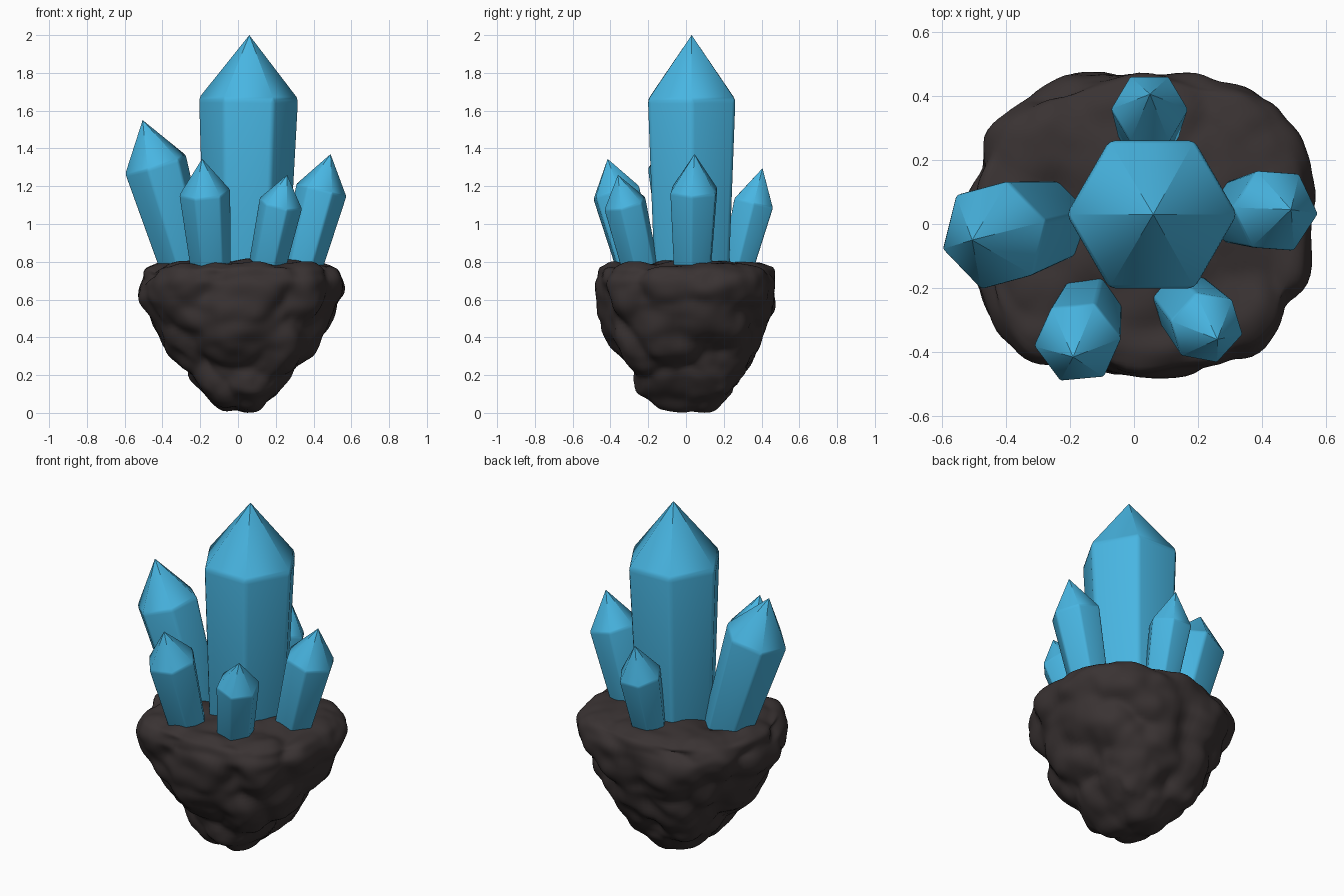
import bpy, bmesh, math
from mathutils import Vector, noise

if "Cube" in bpy.data.objects:
    bpy.data.objects.remove(bpy.data.objects["Cube"], do_unlink=True)


def material(name, rgb):
    m = bpy.data.materials.new(name)
    m.use_nodes = True
    m.diffuse_color = (*rgb, 1)
    m.node_tree.nodes["Principled BSDF"].inputs["Base Color"].default_value = (*rgb, 1)
    return m


def finish(bm, name, mat, angle):
    bmesh.ops.recalc_face_normals(bm, faces=bm.faces)
    mesh = bpy.data.meshes.new(name)
    bm.to_mesh(mesh)
    bm.free()
    ob = bpy.data.objects.new(name, mesh)
    bpy.context.collection.objects.link(ob)
    mesh.materials.append(mat)
    bpy.ops.object.select_all(action="DESELECT")
    ob.select_set(True)
    bpy.context.view_layer.objects.active = ob
    bpy.ops.object.shade_smooth_by_angle(angle=math.radians(angle))


crystal_blue = material("crystal blue", (0.065, 0.465, 0.76))
rock_brown = material("dark rock brown", (0.042, 0.033, 0.033))


def crystal(name, root, tip, shoulder, radius, taper, phase):
    """Six-sided tapered shaft with a pointed cap, along the line root to tip."""
    root, tip = Vector(root), Vector(tip)
    axis = tip - root
    turn = Vector((0, 0, 1)).rotation_difference(axis.normalized())
    bm = bmesh.new()

    def ring(t, r):
        pts = []
        for i in range(6):
            a = math.radians(phase + 60 * i)
            pts.append(bm.verts.new(root + axis * t + turn @ Vector((r * math.cos(a), r * math.sin(a), 0))))
        return pts

    low, high = ring(-0.2, radius * (taper - 0.06)), ring(shoulder, radius)
    apex = bm.verts.new(tip)
    bm.faces.new(low)
    for i in range(6):
        j = (i + 1) % 6
        bm.faces.new((low[i], low[j], high[j], high[i]))
        bm.faces.new((high[i], high[j], apex))
    # softened edges around the shaft and shoulder, sharp tip
    edges = [e for e in bm.edges if apex not in e.verts]
    bmesh.ops.bevel(bm, geom=edges, offset=radius * 0.07, segments=2, profile=0.5, affect="EDGES")
    finish(bm, name, crystal_blue, 35)


# Crystals: root, tip, shoulder fraction, radius, taper, turn
crystal("main_crystal", (0.045, 0.03, 0.78), (0.06, 0.03, 2.0), 0.72, 0.267, 0.88, 0)
crystal("right_crystal", (-0.28, 0.0, 0.78), (-0.505, -0.05, 1.55), 0.69, 0.176, 0.8, 15)
crystal("left_crystal", (0.34, 0.035, 0.78), (0.49, 0.045, 1.37), 0.67, 0.139, 0.8, -4)
crystal("front_right_crystal", (-0.145, -0.27, 0.78), (-0.19, -0.415, 1.345), 0.68, 0.138, 0.8, 6)
crystal("front_left_crystal", (0.155, -0.245, 0.78), (0.26, -0.36, 1.26), 0.68, 0.119, 0.88, -12)
crystal("back_crystal", (0.045, 0.275, 0.78), (0.05, 0.405, 1.295), 0.64, 0.121, 0.8, 0)

# Rock: rounded-square sections (half width, half depth, height), then bumps
profile = [(0, 0, 0), (0.09, 0.15, 0), (0.19, 0.25, 0.09), (0.31, 0.31, 0.2), (0.38, 0.38, 0.32),
           (0.44, 0.44, 0.45), (0.51, 0.465, 0.58), (0.535, 0.475, 0.69), (0.5, 0.45, 0.765),
           (0.42, 0.38, 0.79), (0.25, 0.23, 0.795), (0, 0, 0.82)]
SIDES, STEPS = 120, 7
samples = []
for p, q in zip(profile, profile[1:]):
    samples += [Vector(p).lerp(Vector(q), k / STEPS) for k in range(STEPS)]


def rounded(t):
    """Swell a circular coordinate towards a rounded square."""
    return math.copysign(abs(t) ** 0.82, t)


bm = bmesh.new()
rings = []
for s in samples[1:]:
    rings.append([])
    for i in range(SIDES):
        a = math.tau * i / SIDES
        rings[-1].append(bm.verts.new((0.015 + s.x * rounded(math.cos(a)), s.y * rounded(math.sin(a)), s.z)))
for a, b in zip(rings, rings[1:]):
    for i in range(SIDES):
        j = (i + 1) % SIDES
        bm.faces.new((a[i], a[j], b[j], b[i]))
for end, z in ((rings[0], profile[0][2]), (rings[-1], profile[-1][2])):
    pole = bm.verts.new((0.015, 0, z))
    for i in range(SIDES):
        bm.faces.new((end[i], end[(i + 1) % SIDES], pole))
bmesh.ops.recalc_face_normals(bm, faces=bm.faces)


def relax(times):
    for _ in range(times):
        bmesh.ops.smooth_vert(bm, verts=bm.verts, factor=0.5, use_axis_x=True, use_axis_y=True, use_axis_z=True)


def lump(p):
    warp = p + 0.05 * noise.noise_vector(p * 5)
    big = noise.voronoi(warp * 4.2)[0][0]
    small = noise.voronoi(warp * 9)[0][0]
    return 0.035 - 0.09 * big ** 2 - 0.03 * small ** 2 + 0.02 * noise.noise(p * 9)


relax(5)
bm.normal_update()
moves = [(v, v.normal * lump(v.co) * (0.6 if abs(v.normal.z) > 0.7 else 1)) for v in bm.verts]
for v, d in moves:
    v.co += d
relax(2)

# Rest the rock on the ground
bottom = min(v.co.z for v in bm.verts)
for v in bm.verts:
    v.co.z -= bottom * max(0, 1 - v.co.z / 0.6)
finish(bm, "rock_base", rock_brown, 60)
